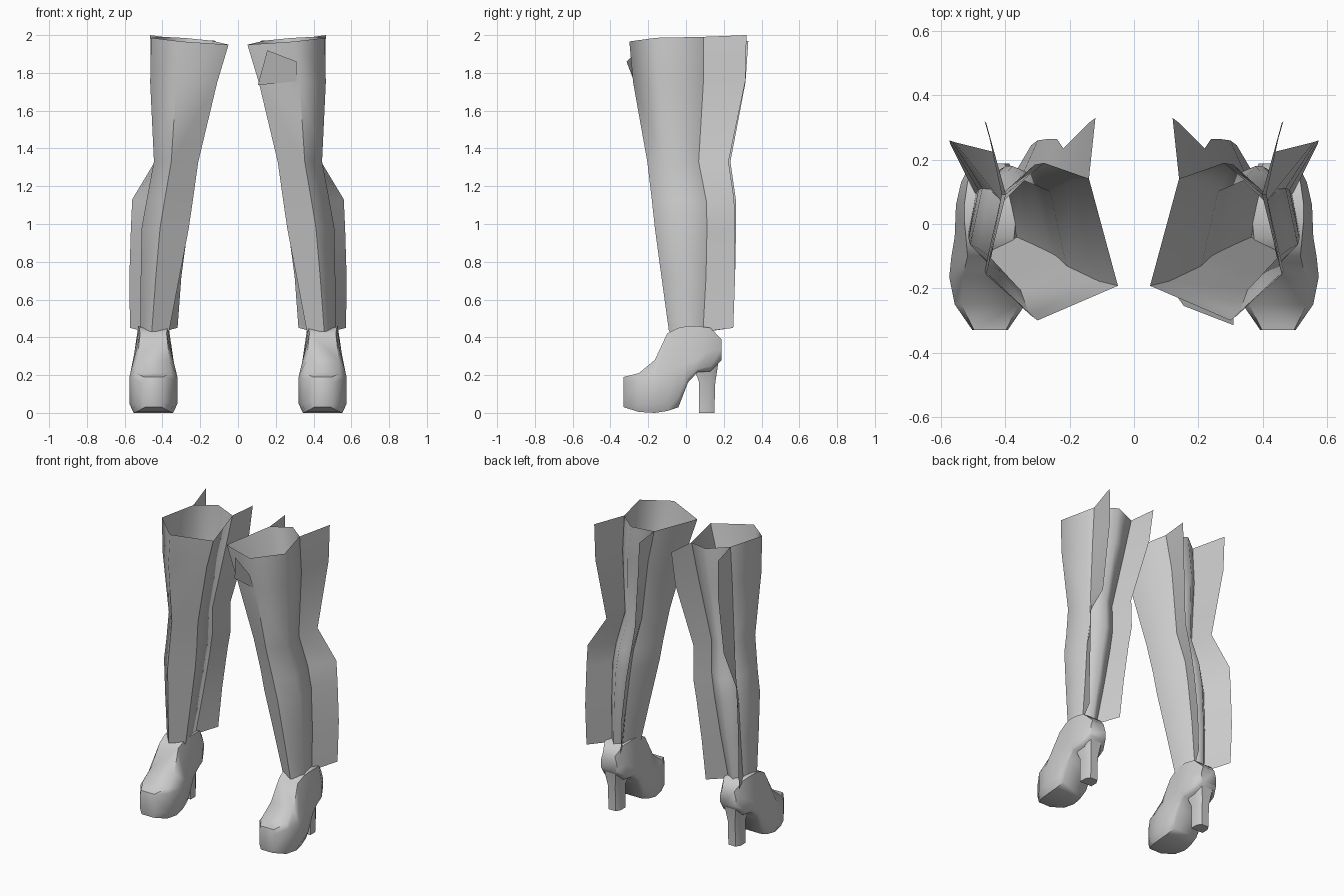
import bpy, bmesh
from math import radians

cube = bpy.data.objects.get("Cube")
if cube:
    bpy.data.objects.remove(cube, do_unlink=True)

grey = bpy.data.materials.new("plain grey")
grey.use_nodes = True
grey.diffuse_color = (0.6, 0.6, 0.6, 1)
grey.node_tree.nodes["Principled BSDF"].inputs["Base Color"].default_value = (0.6, 0.6, 0.6, 1)


def loft(name, rings, closed=True, caps=False, mirror=True, angle=50):
    """Skin a row of point rings and mirror the part to the other leg."""
    bm = bmesh.new()
    rows = [[bm.verts.new(p) for p in ring] for ring in rings]
    n = len(rows[0])
    for a, b in zip(rows, rows[1:]):
        for i in range(n if closed else n - 1):
            j = (i + 1) % n
            bm.faces.new((a[i], a[j], b[j], b[i]))
    if caps:
        bm.faces.new(rows[0])
        bm.faces.new(rows[-1])
    bmesh.ops.recalc_face_normals(bm, faces=bm.faces)
    mesh = bpy.data.meshes.new(name)
    bm.to_mesh(mesh)
    bm.free()
    mesh.materials.append(grey)
    obj = bpy.data.objects.new(name, mesh)
    bpy.context.collection.objects.link(obj)
    bpy.ops.object.select_all(action='DESELECT')
    obj.select_set(True)
    bpy.context.view_layer.objects.active = obj
    bpy.ops.object.shade_smooth_by_angle(angle=radians(angle))
    if mirror:
        obj.modifiers.new("other leg", 'MIRROR').use_axis[0] = True
    return obj


# Shaft: one six-sided outline fitted to a box at each height
OUTLINE = [(0, .22), (.61, 0), (1, .29), (.85, .8), (.56, 1), (.22, .9)]
LEVELS = [  # z, x min, x max, y min, y max
    (1.97, .05, .46, -.30, .19),
    (1.75, .11, .465, -.28, .185),
    (1.33, .21, .445, -.205, .135),
    (1.12, .24, .485, -.18, .18),
    (.98, .26, .51, -.165, .18),
    (.72, .31, .515, -.13, .165),
    (.43, .365, .515, -.09, .135),
]
shaft = []
for k, (z, x0, x1, y0, y1) in enumerate(LEVELS):
    shaft.append([(x0 + u * (x1 - x0), y0 + v * (y1 - y0),
                   1.945 + .035 * u + .02 * v if k == 0 else z)
                  for u, v in OUTLINE])
loft("boot_shaft", shaft, angle=70)

# Loose flaps hanging from the two rear corners of the shaft
outer_edge = [(.465, .32, 2.0), (.46, .315, 1.76), (.44, .225, 1.33),
              (.56, .255, 1.13), (.567, .258, .98), (.575, .26, .72), (.572, .25, .45)]
inner_edge = [(.12, .33, 1.97), (.14, .315, 1.75), (.22, .235, 1.33),
              (.24, .265, 1.12), (.265, .265, .98), (.30, .26, .72), (.32, .245, .45)]
for name, corner, edge in (("outer_flap", 3, outer_edge), ("inner_flap", 5, inner_edge)):
    loft(name, [[ring[corner], tip] for ring, tip in zip(shaft, edge)], closed=False)

# Platform foot: sections from toe to heel counter
SECTIONS = [  # y, half width, top half width, bottom, shoulder, top
    (-.33, .055, .05, .03, .16, .19),
    (-.25, .11, .09, .005, .18, .21),
    (-.165, .127, .085, 0, .19, .28),
    (-.10, .12, .07, .01, .22, .42),
    (-.04, .11, .075, .03, .25, .45),
    (.01, .108, .08, .16, .27, .46),
    (.06, .106, .08, .215, .28, .46),
    (.13, .09, .07, .22, .33, .45),
    (.188, .06, .045, .28, .34, .39),
]
foot = []
for y, w, t, low, shoulder, top in SECTIONS:
    right = [(.82 * w, low), (w, low + .25 * (shoulder - low)), (w, shoulder), (t, top)]
    profile = right + [(-x, z) for x, z in reversed(right)]
    foot.append([(.448 + x, y, z) for x, z in profile])
loft("platform_foot", foot, caps=True, angle=60)

# Block heel: tapered column with a rounded rear
heel = []
for z, w, front, back in ((.27, .07, .03, .172), (.16, .045, .07, .155), (0, .045, .07, .15)):
    heel.append([(.45 + s * w, y, z) for s, y in
                 ((-1, front), (1, front), (1, back - .03), (.6, back), (-.6, back), (-1, back - .03))])
loft("block_heel", heel, caps=True)

# Small folded patch on the front of the left shaft
loft("shaft_patch", [[(.155, -.255, 1.92), (.31, -.315, 1.86)],
                     [(.105, -.185, 1.735), (.31, -.275, 1.755)]],
     closed=False, mirror=False)
